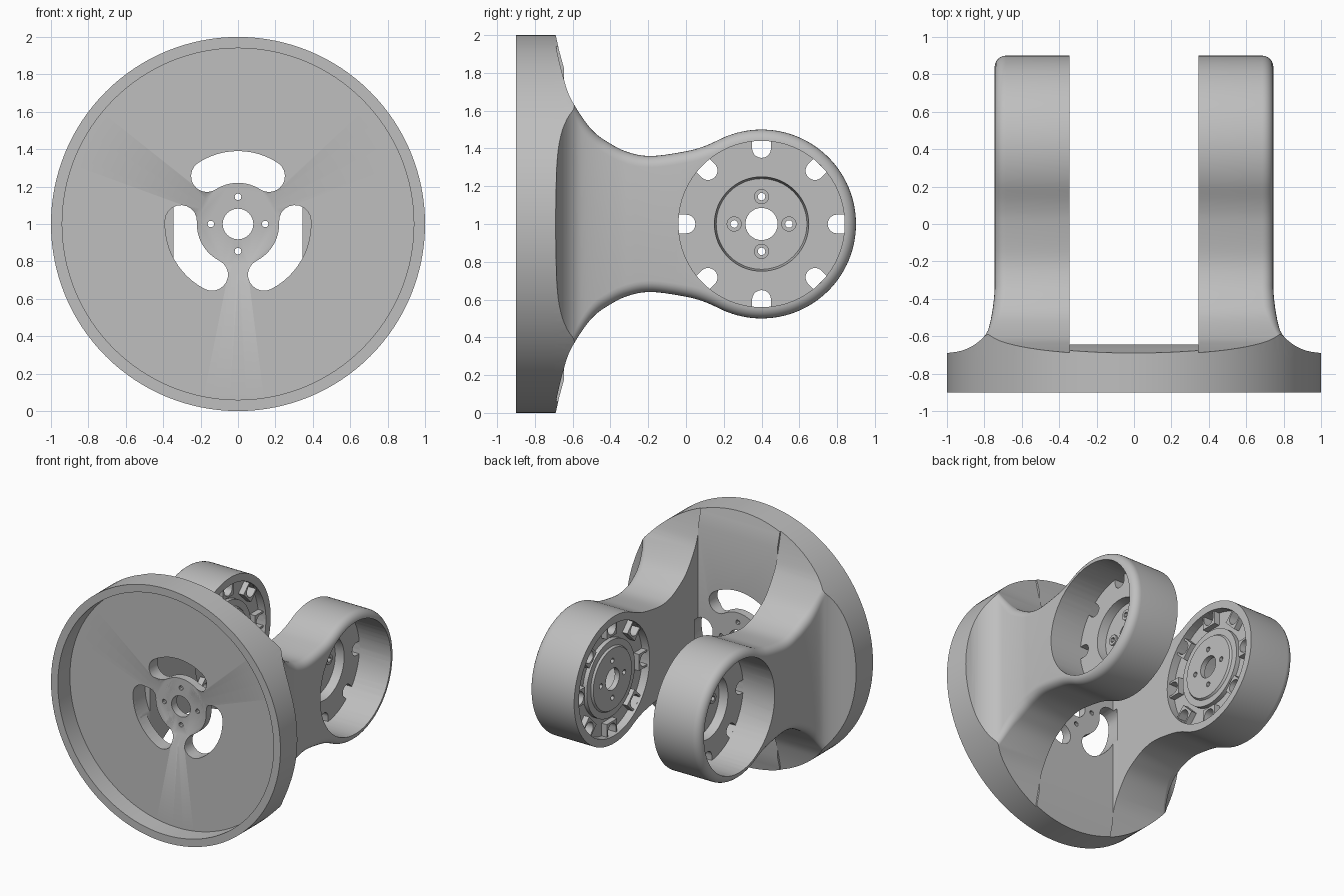
import bpy, bmesh
from math import sin, cos, pi, radians
from mathutils import Vector

cube = bpy.data.objects.get("Cube")
if cube:
    bpy.data.objects.remove(cube)

grey = bpy.data.materials.new("plain grey")
grey.use_nodes = True
grey.diffuse_color = (0.52, 0.52, 0.52, 1)
grey.node_tree.nodes["Principled BSDF"].inputs["Base Color"].default_value = grey.diffuse_color


# Frames: "Y" is the yoke's main axis, "X" is the axis through both arm rings
def place(axis, u, v, t):
    return Vector((u, t, 1 + v)) if axis == "Y" else Vector((t, 0.4 + u, 1 + v))


def make(name, bm):
    bmesh.ops.recalc_face_normals(bm, faces=bm.faces)
    mesh = bpy.data.meshes.new(name)
    bm.to_mesh(mesh)
    bm.free()
    mesh.materials.append(grey)
    obj = bpy.data.objects.new(name, mesh)
    bpy.context.collection.objects.link(obj)
    return obj


def prism(name, axis, pts, a, b, scale=1):
    """Extrude a 2D outline along the axis; scale tapers the far end."""
    bm = bmesh.new()
    lo = [bm.verts.new(place(axis, u, v, a)) for u, v in pts]
    hi = [bm.verts.new(place(axis, u * scale, v * scale, b)) for u, v in pts]
    bm.faces.new(lo)
    bm.faces.new(hi)
    for i in range(len(pts)):
        j = (i + 1) % len(pts)
        bm.faces.new((lo[i], lo[j], hi[j], hi[i]))
    return make(name, bm)


def circle(r, n, cu=0, cv=0):
    return [(cu + r * cos(2 * pi * i / n), cv + r * sin(2 * pi * i / n)) for i in range(n)]


def lathe(name, axis, profile, n):
    """Revolve a closed (radius, height) profile around the axis."""
    bm = bmesh.new()
    rings = []
    for i in range(n):
        a = 2 * pi * i / n
        rings.append([bm.verts.new(place(axis, r * cos(a), r * sin(a), t)) for r, t in profile])
    for i in range(n):
        p, q = rings[i], rings[(i + 1) % n]
        for k in range(len(profile)):
            m = (k + 1) % len(profile)
            bm.faces.new((p[k], p[m], q[m], q[k]))
    return make(name, bm)


def select(obj):
    bpy.ops.object.select_all(action="DESELECT")
    obj.select_set(True)
    bpy.context.view_layer.objects.active = obj


def boolean(obj, cutters, operation="DIFFERENCE"):
    select(obj)
    for c in cutters:
        mod = obj.modifiers.new("cut", "BOOLEAN")
        mod.operation, mod.solver, mod.object = operation, "EXACT", c
        bpy.ops.object.modifier_apply(modifier=mod.name)


def finish(obj, mirrored=False):
    select(obj)
    if mirrored:
        mod = obj.modifiers.new("mirror", "MIRROR")
        mod.use_mirror_merge = False
        bpy.ops.object.modifier_apply(modifier=mod.name)
    bpy.ops.object.shade_smooth_by_angle(angle=radians(30))


def smooth_path(pts, steps=5):
    """Catmull-Rom through the points."""
    v = [Vector(p) for p in pts]
    v = [2 * v[0] - v[1]] + v + [2 * v[-1] - v[-2]]
    out = []
    for a, b, c, d in zip(v, v[1:], v[2:], v[3:]):
        for s in range(steps):
            t = s / steps
            out.append(0.5 * (2 * b + (c - a) * t + (2 * a - 5 * b + 4 * c - d) * t * t
                              + (3 * b - a - 3 * c + d) * t ** 3))
    return out


INNER, OUTER, ROUND = 0.345, 0.745, 0.06

# Outward flare of the arms where they meet the disc: (y, x)
flare = smooth_path([(-0.72, 1.15), (-0.69, 1.0), (-0.68, 0.93), (-0.65, 0.86), (-0.6, 0.8),
                     (-0.55, 0.775), (-0.45, 0.755), (-0.35, OUTER), (-0.3, OUTER)])


def side_x(y):
    for p, q in zip(flare, flare[1:]):
        if p.x <= y <= q.x:
            return p.y + (q.y - p.y) * (y - p.x) / (q.x - p.x)
    return OUTER if y > -0.4 else flare[0].y


# Arm: flared neck running into a round end, with a rounded outer edge
half = smooth_path([(-0.72, 1.15), (-0.69, 0.95), (-0.645, 0.76), (-0.6, 0.645), (-0.5, 0.5),
                    (-0.4, 0.425), (-0.3, 0.378), (-0.18, 0.36), (0, 0.385), (0.1, 0.413),
                    (0.2, 0.458)])
for i in range(40):
    a = radians(113.6) * (1 - i / 40)
    half.append(Vector((0.4 + 0.5 * cos(a), 0.5 * sin(a))))
tip = Vector((0.9, 0))
upper = half + [tip]
normals = []
for i in range(len(half)):
    d = (upper[i + 1] - upper[max(i - 1, 0)]).normalized()
    normals.append(Vector((-d.y, d.x)))
normals.append(Vector((1, 0)))


def arm_ring(bm, inset, depth, flat_x=None):
    top, low = [], []
    for p, n in zip(upper, normals):
        fade = ROUND * min(max((p.x + 0.69) / 0.25, 0), 1)
        q = p - n * inset * fade
        x = flat_x if flat_x is not None else side_x(q.x) - depth * fade
        top.append(bm.verts.new((x, q.x, 1 + q.y)))
        if p is not tip:
            low.append(bm.verts.new((x, q.x, 1 - q.y)))
    return top, low


bm = bmesh.new()
rings = [arm_ring(bm, 0, 0, INNER)]
for k in range(7):
    t = k / 6 * pi / 2
    rings.append(arm_ring(bm, 1 - cos(t), 1 - sin(t)))
for top, low in (rings[0], rings[-1]):
    for i in range(len(low) - 1):
        bm.faces.new((top[i], top[i + 1], low[i + 1], low[i]))
    bm.faces.new((top[-2], top[-1], low[-1]))
loops = [top + low[::-1] for top, low in rings]
for p, q in zip(loops, loops[1:]):
    for i in range(len(p)):
        j = (i + 1) % len(p)
        bm.faces.new((p[i], p[j], q[j], q[i]))
arm = make("arms", bm)

# Base disc with its front recess, and the raised floor between the arms
disc = lathe("base_disc", "Y", [(0.075, -0.75), (0.94, -0.75), (0.94, -0.9), (1, -0.9),
                                (1, -0.69), (0.075, -0.69)], 128)
section = [(-0.72, 1.1), (-0.69, 1), (-0.672, 0.92), (-0.645, 0.82)]
section += [(y, -z) for y, z in reversed(section)]
floor = prism("raised_floor", "X", [(y - 0.4, z) for y, z in section], -INNER, INNER)

# Cutters for the centre: three curved openings, dished hub, bore and screw holes
cutters = []
for turn in (90, 210, 330):
    pts = []
    for r, start, end, cap in ((0.39, -33, 33, 33), (0.22, 33, -33, -33)):
        for i in range(13):
            a = radians(turn + start + (end - start) * i / 12)
            pts.append((r * cos(a), r * sin(a)))
        a = radians(turn + cap)
        first = a if cap > 0 else a + pi
        for i in range(1, 10):
            b = first + pi * i / 10
            pts.append((0.305 * cos(a) + 0.085 * cos(b), 0.305 * sin(a) + 0.085 * sin(b)))
    cutters.append(prism("opening_cutter", "Y", pts, -0.95, -0.6))
openings = list(cutters)
cutters.append(prism("dish_cutter", "Y", circle(0.32, 48), -0.76, -0.71, 0.69))
cutters.append(prism("bore_cutter", "Y", circle(0.082, 32), -0.95, -0.5))
for cu, cv in circle(0.145, 4):
    cutters.append(prism("screw_cutter", "Y", circle(0.018, 10, cu, cv), -0.95, -0.5))

limit = prism("disc_limit", "Y", circle(1, 128), -0.74, 1.2)
ring_bore = prism("ring_bore", "X", circle(0.44, 64), 0.2, 1.2)
boolean(floor, [limit], "INTERSECT")
boolean(arm, [limit], "INTERSECT")
boolean(arm, [ring_bore] + openings)
boolean(disc, cutters)
boolean(floor, cutters)
finish(disc)
finish(floor)
finish(arm, True)

# Mounting plate inside each arm ring, with a stepped hub
plate = lathe("mounting_plates", "X", [(0.085, 0.36), (0.24, 0.36), (0.25, 0.375), (0.3, 0.375),
                                       (0.3, 0.41), (0.445, 0.41), (0.445, 0.47), (0.25, 0.47),
                                       (0.24, 0.4), (0.085, 0.4)], 64)
parts = [plate]
for cu, cv in circle(0.145, 4):
    parts.append(prism("screw_bosses", "X", circle(0.04, 20, cu, cv), 0.39, 0.415))

# Edge slots and the guards around them
slots = []
for i in range(8):
    a = i * pi / 4

    def radial(pts):
        return [(r * cos(a) - w * sin(a), r * sin(a) + w * cos(a)) for r, w in pts]

    end = [(0.4 + 0.05 * cos(b), 0.05 * sin(b)) for b in [pi / 2 + pi * k / 10 for k in range(11)]]
    slots.append(prism("slot_cutter", "X", radial(end + [(0.439, -0.05), (0.439, 0.05)]), 0.2, 0.6))
    guard = prism("slot_guards", "X", radial([(0.335, -0.065), (0.44, -0.065), (0.44, 0.065),
                                              (0.335, 0.065)]), 0.365, 0.42)
    boolean(guard, [slots[-1]])
    parts.append(guard)
screws = [prism("screw_cutter", "X", circle(0.02, 12, cu, cv), 0.2, 0.6)
          for cu, cv in circle(0.145, 4)]
boolean(plate, slots + screws)
for boss, hole in zip(parts[1:5], screws):
    boolean(boss, [hole])
for part in parts:
    finish(part, True)

for c in cutters + slots + screws + [limit, ring_bore]:
    bpy.data.objects.remove(c)
